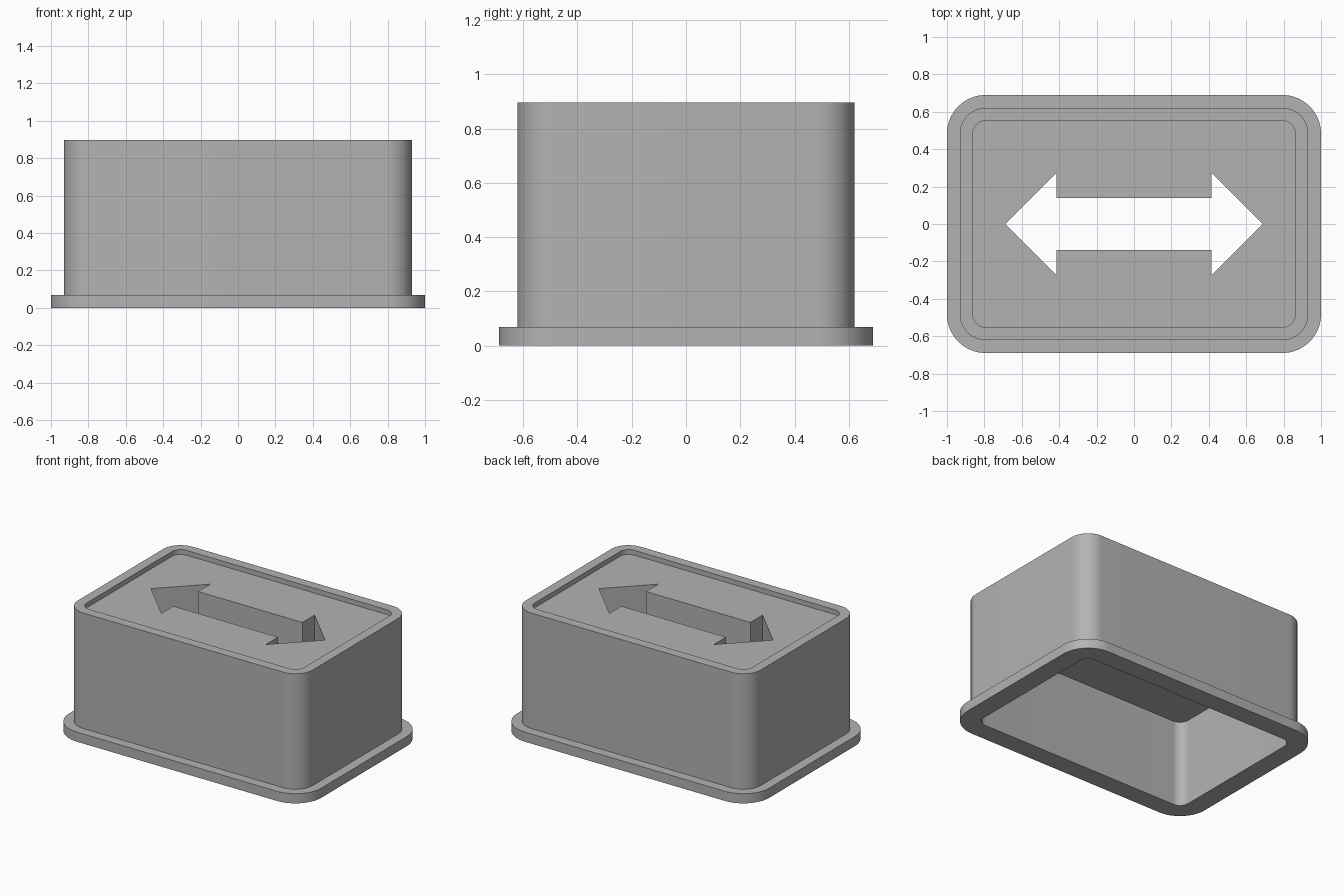
import bpy, bmesh
from math import sin, cos, pi, radians

if "Cube" in bpy.data.objects:
    bpy.data.objects.remove(bpy.data.objects["Cube"])

U = 2 / 29          # one design unit; the flange is 29 units long
SEGMENTS = 16       # segments per rounded corner

grey = bpy.data.materials.new("plain grey")
grey.use_nodes = True
colour = (0.45, 0.45, 0.45, 1)
grey.diffuse_color = colour
grey.node_tree.nodes["Principled BSDF"].inputs["Base Color"].default_value = colour


def rounded_rect(length, width, radius):
    """Counter-clockwise outline of a rounded rectangle."""
    points = []
    for i, (sx, sy) in enumerate([(1, 1), (-1, 1), (-1, -1), (1, -1)]):
        for k in range(SEGMENTS + 1):
            a = (i + k / SEGMENTS) * pi / 2
            points.append((sx * (length / 2 - radius) + radius * cos(a),
                           sy * (width / 2 - radius) + radius * sin(a)))
    return points


def loft(name, sections):
    """Skin a list of (outline, height) sections and cap both ends."""
    bm = bmesh.new()
    rings = [[bm.verts.new((x * U, y * U, z * U)) for x, y in outline]
             for outline, z in sections]
    n = len(rings[0])
    for low, high in zip(rings, rings[1:]):
        for i in range(n):
            j = (i + 1) % n
            bm.faces.new((low[i], low[j], high[j], high[i]))
    bm.faces.new(rings[0])
    bm.faces.new(rings[-1])
    bmesh.ops.recalc_face_normals(bm, faces=bm.faces)
    mesh = bpy.data.meshes.new(name)
    bm.to_mesh(mesh)
    bm.free()
    mesh.materials.append(grey)
    obj = bpy.data.objects.new(name, mesh)
    bpy.context.collection.objects.link(obj)
    return obj


# Hollow housing: cavity, flange, outer wall, raised lip and recessed top
cavity = rounded_rect(25, 16, 1)
flange = rounded_rect(29, 20, 3)
wall = rounded_rect(27, 18, 2)
housing = loft("housing", [(cavity, 9), (cavity, 0), (flange, 0), (flange, 1),
                           (wall, 1), (wall, 13), (cavity, 13), (cavity, 12.5)])

# Double-headed arrow opening through the top plate
half = [(6, -2), (6, -4), (10, 0), (6, 4), (6, 2)]
arrow = half + [(-x, -y) for x, y in half]
cutter = loft("arrow_cutter", [(arrow, 8), (arrow, 14)])
cutter.hide_render = True

cut = housing.modifiers.new("arrow opening", "BOOLEAN")
cut.operation = "DIFFERENCE"
cut.solver = "EXACT"
cut.object = cutter
bpy.ops.object.select_all(action="DESELECT")
housing.select_set(True)
bpy.context.view_layer.objects.active = housing
bpy.ops.object.modifier_apply(modifier=cut.name)
bpy.data.objects.remove(cutter)

bpy.ops.object.shade_smooth_by_angle(angle=radians(30))
